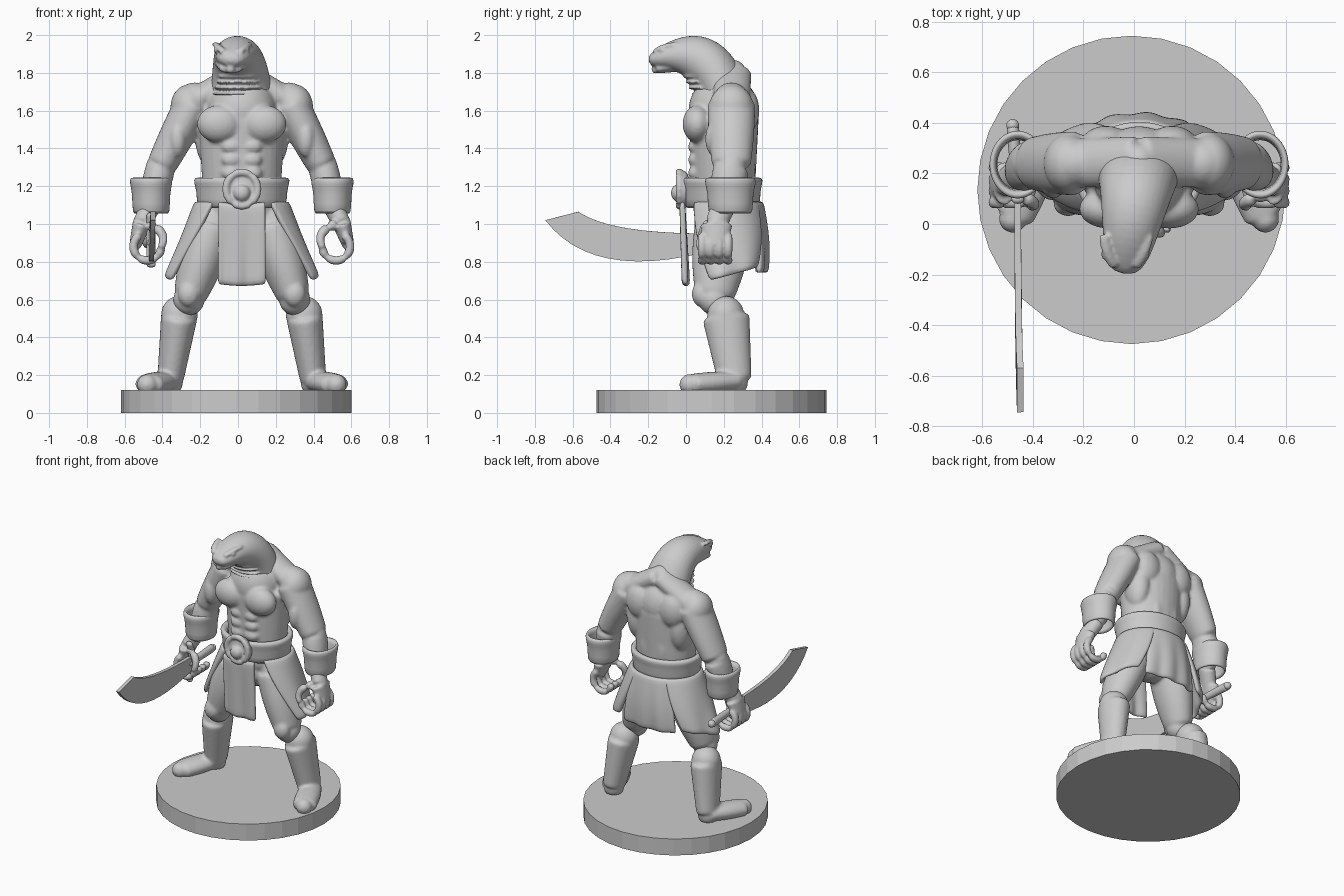
import bpy, bmesh
from math import sin, cos, pi, tau, radians, sqrt
from mathutils import Vector, Matrix

cube = bpy.data.objects.get("Cube")
if cube:
    bpy.data.objects.remove(cube)

grey = bpy.data.materials.new("plain grey")
grey.use_nodes = True
grey.diffuse_color = (.6, .6, .6, 1)
grey.node_tree.nodes["Principled BSDF"].inputs["Base Color"].default_value = grey.diffuse_color

# Joints of the left half, measured from the figure's own centre line
FIGURE_CENTRE = .02
pelvis, chest = Vector((0, .2, 1)), Vector((0, .2, 1.6))
shoulder, elbow, wrist = Vector((.25, .24, 1.65)), Vector((.43, .24, 1.3)), Vector((.48, .2, 1.1))
palm, knuckles = Vector((.53, .16, 1)), Vector((.56, .16, .9))
hip, knee = Vector((.15, .2, 1)), Vector((.28, .15, .6))
boot_top, ankle = Vector((.33, .21, .52)), Vector((.38, .26, .16))
heel, toe = Vector((.38, .28, .17)), Vector((.5, .02, .15))


def mix(a, b, t):
    return a + (b - a) * t


def curve(start, control, end, steps=12):
    """Points along a quadratic arc."""
    a, b, c = Vector(start), Vector(control), Vector(end)
    return [mix(mix(a, b, i / steps), mix(b, c, i / steps), i / steps) for i in range(steps + 1)]


def loft(bm, rings, closed=False):
    """Skin rings of points, with end caps or joined into a closed band."""
    rings = [[bm.verts.new(p) for p in ring] for ring in rings]
    following = rings[1:] + rings[:1] if closed else rings[1:]
    for a, b in zip(rings, following):
        for k in range(len(a)):
            bm.faces.new((a[k - 1], a[k], b[k], b[k - 1]))
    if not closed:
        bm.faces.new(rings[0])
        bm.faces.new(rings[-1])


def tube(bm, path, width, depth, sides=16):
    """Sweep an ellipse; width and depth are functions of the distance along."""
    last = len(path) - 1
    rings = []
    for i, p in enumerate(path):
        along = (path[min(i + 1, last)] - path[max(i - 1, 0)]).normalized()
        ref = Vector((0, 1, 0)) if abs(along.x) > .8 else Vector((1, 0, 0))
        across = (ref - along * along.dot(ref)).normalized()
        up = along.cross(across)
        w, d = width(i / last), depth(i / last)
        rings.append([p + across * w * cos(k * tau / sides) + up * d * sin(k * tau / sides)
                      for k in range(sides)])
    loft(bm, rings)


def blob(bm, centre, radii):
    place = Matrix.Translation(centre) @ Matrix.Diagonal((*radii, 1))
    bmesh.ops.create_uvsphere(bm, u_segments=20, v_segments=12, radius=1, matrix=place)


def limb(bm, a, b, start, end, bulge=0, depth=1.2):
    """Tapered, rounded limb with a muscle bulge in the middle."""
    a, b = Vector(a), Vector(b)

    def width(t):
        return mix(start, end, t) + bulge * sin(pi * t)

    tube(bm, curve(a, mix(a, b, .5), b), width, lambda t: width(t) * depth)
    for p, r in ((a, start), (b, end)):
        blob(bm, p, [r * min(1, depth)] * 3)


def band(bm, x, y, bottom, top, radius, rim, depth):
    """Hollow oval band with a raised upper rim."""
    profile = ((bottom, radius), (mix(bottom, top, .6), radius), (mix(bottom, top, .8), radius + rim),
               (top, radius + rim), (top, radius * .8), (bottom, radius * .8))
    loft(bm, [[(x + r * cos(k * tau / 32), y + r * depth * sin(k * tau / 32), z) for k in range(32)]
              for z, r in profile], closed=True)


def mirror(bm):
    copy = bmesh.ops.duplicate(bm, geom=bm.verts[:] + bm.edges[:] + bm.faces[:])
    for item in copy["geom"]:
        if isinstance(item, bmesh.types.BMVert):
            item.co.x *= -1


def finish(name, bm, x=FIGURE_CENTRE, smooth=True, sub=0, voxel=0, thick=0):
    bmesh.ops.recalc_face_normals(bm, faces=bm.faces)
    mesh = bpy.data.meshes.new(name)
    bm.to_mesh(mesh)
    bm.free()
    mesh.materials.append(grey)
    for face in mesh.polygons:
        face.use_smooth = smooth
    ob = bpy.data.objects.new(name, mesh)
    ob.location.x = x
    bpy.context.collection.objects.link(ob)
    if thick:
        mod = ob.modifiers.new("Thickness", "SOLIDIFY")
        mod.thickness, mod.offset = thick, 0
    if sub:
        mod = ob.modifiers.new("Subdivision", "SUBSURF")
        mod.levels = mod.render_levels = sub
    if voxel:
        mod = ob.modifiers.new("Blend", "REMESH")
        mod.mode, mod.voxel_size, mod.use_smooth_shade = "VOXEL", voxel, True
        mod = ob.modifiers.new("Relax", "SMOOTH")
        mod.factor, mod.iterations = .5, 3


def sheet(name, surface, columns=20, rows=8, mirrored=False):
    """Cloth panel from a surface function of u and v."""
    bm = bmesh.new()
    grid = [[bm.verts.new(surface(i / columns, j / rows)) for i in range(columns + 1)]
            for j in range(rows + 1)]
    for upper, lower in zip(grid, grid[1:]):
        for i in range(columns):
            bm.faces.new((upper[i], upper[i + 1], lower[i + 1], lower[i]))
    if mirrored:
        mirror(bm)
    finish(name, bm, sub=1, thick=.03)


# Round base
bm = bmesh.new()
bmesh.ops.create_cone(bm, cap_ends=True, segments=32, radius1=.61, radius2=.61, depth=.12,
                      matrix=Matrix.Translation((0, .135, .06)))
finish("base", bm, x=-.01, smooth=False)

# Body: limbs and muscles of one half, mirrored, then the trunk
bm = bmesh.new()
limb(bm, shoulder, elbow, .1, .08, bulge=.005, depth=1.3)
limb(bm, elbow, wrist, .08, .055, bulge=.01)
limb(bm, hip, knee, .13, .085, bulge=.015)
limb(bm, (0, .25, 1.8), shoulder, .1, .1, depth=.7)
for centre, radii in (((.28, .24, 1.62), (.1, .12, .12)),   # shoulder cap
                      ((.12, .06, 1.53), (.12, .08, .1)),   # chest
                      ((.17, .26, 1.47), (.08, .1, .17)),   # side of back
                      ((.13, .32, 1.6), (.1, .07, .12)),    # shoulder blade
                      ((.06, .31, 1.3), (.06, .06, .16)),   # lower back
                      ((.34, .16, 1.45), (.05, .06, .1))):  # upper arm
    blob(bm, centre, radii)
blob(bm, knee + Vector((0, -.07, .03)), (.06, .05, .07))
for row in range(3):
    blob(bm, (.055, .05, 1.27 + .07 * row), (.055, .04, .04))
mirror(bm)
limb(bm, pelvis, chest, .2, .24, depth=.8)
finish("body", bm, sub=1, voxel=.011)

# Reptile head on an arched neck, with jaw, throat folds, brows and eyes
bm = bmesh.new()
tube(bm, curve((-.06, -.2, 1.86), (0, .2, 2), (0, .22, 1.55)),
     width=lambda t: .05 + .13 * sqrt(t), depth=lambda t: .03 + .1 * sin(min(1, t * 2) * pi / 2))
limb(bm, (-.06, -.16, 1.82), (-.05, .02, 1.85), .06, .1, depth=.4)
for fold in range(4):
    blob(bm, (-.02, .07 + .015 * fold, 1.78 - .03 * fold), (.11 + .01 * fold, .09, .013))
for side in (-1, 1):
    tube(bm, curve((-.055 + side * .04, -.17, 1.91), (-.055 + side * .08, -.12, 1.95),
                   (-.05 + side * .09, -.04, 1.95)), width=lambda t: .02, depth=lambda t: .013)
    blob(bm, (-.055 + side * .08, -.12, 1.92), (.017, .022, .014))
finish("head", bm, sub=1, voxel=.008)

# Boots
bm = bmesh.new()
limb(bm, boot_top, ankle, .1, .07, depth=1.3)
limb(bm, heel, toe, .07, .08, bulge=.01, depth=.7)
mirror(bm)
finish("boots", bm, sub=1, voxel=.011)

# Wrist cuffs
bm = bmesh.new()
band(bm, .48, .235, bottom=1.05, top=1.25, radius=.1, rim=.013, depth=1.2)
mirror(bm)
finish("wrist_cuffs", bm, sub=1)

# Curled hands: palm, four fingers and a thumb around an open grip
bm = bmesh.new()
limb(bm, wrist, palm, .055, .05)
limb(bm, palm, knuckles, .05, .035, depth=1.8)
for finger in range(4):
    arc = [radians(60 - 20 * step) for step in range(13)]
    tube(bm, [Vector((.5 + .075 * cos(a), .085 + .046 * finger, .88 + .075 * sin(a))) for a in arc],
         width=lambda t: .024, depth=lambda t: .024)
tube(bm, curve(palm - Vector((.03, .04, 0)), (.38, .08, .96), (.43, .07, .87)),
     width=lambda t: .03 - .01 * t, depth=lambda t: .03 - .01 * t)
mirror(bm)
finish("hands", bm, sub=1, voxel=.008)

# Belt and buckle
bm = bmesh.new()
band(bm, 0, .19, bottom=1.08, top=1.25, radius=.24, rim=.015, depth=.85)
finish("belt", bm, sub=1)
bm = bmesh.new()
blob(bm, (0, -.01, 1.18), (.1, .035, .1))
blob(bm, (0, -.045, 1.165), (.045, .035, .045))
tube(bm, [Vector((.085 * sin(k * tau / 16), -.035, 1.185 + .09 * cos(k * tau / 16))) for k in range(17)],
     width=lambda t: .02, depth=lambda t: .02)
finish("buckle", bm, voxel=.008)


# Skirt: flared side panels and a hanging back panel, split by slits
def skirt(top, bottom, hem, rise, folds, flare, bulge):
    def surface(u, v):
        angle = radians(mix(mix(*top, u), mix(*bottom, u), v))
        ripple = 1 + .035 * v * sin(folds * tau * u)
        out = (.235 + flare * v) * ripple
        back = (.195 + bulge * sin(pi * v * .75)) * ripple
        return out * cos(angle), .2 + back * sin(angle), mix(1.12, hem + rise * u, v)
    return surface


sheet("side_skirt_panels", skirt(top=(-52, 62), bottom=(-18, 50), hem=.7, rise=.07, folds=1.5,
                                 flare=.155, bulge=.04), mirrored=True)
sheet("back_skirt_panel", skirt(top=(48, 132), bottom=(55, 125), hem=.74, rise=0, folds=3,
                                flare=.12, bulge=.03))
sheet("loincloth", lambda u, v: ((u - .5) * .25, -.02 + .02 * v + .008 * v * sin(u * 4 * pi),
                                 mix(1.12, .68, v) - .01 * sin(u * pi)))

# Curved sword in the right hand
grip = -.48
bm = bmesh.new()
cutting_edge = curve((grip, .1, .85), (grip, -.5, .7), (grip + .01, -.745, 1.02))
spine = curve((grip + .01, -.57, 1.065), (grip, -.4, .95), (grip, .1, .95))
bm.faces.new([bm.verts.new(p) for p in cutting_edge + spine])
finish("sword_blade", bm, smooth=False, thick=.026)
bm = bmesh.new()
tube(bm, curve((grip, .09, .77), (grip, .16, .92), (grip, .09, 1.06)),
     width=lambda t: .025, depth=lambda t: .018)
limb(bm, (grip, .1, .9), (grip - .02, .39, .9), .02, .026)
finish("sword_hilt", bm, sub=1)
